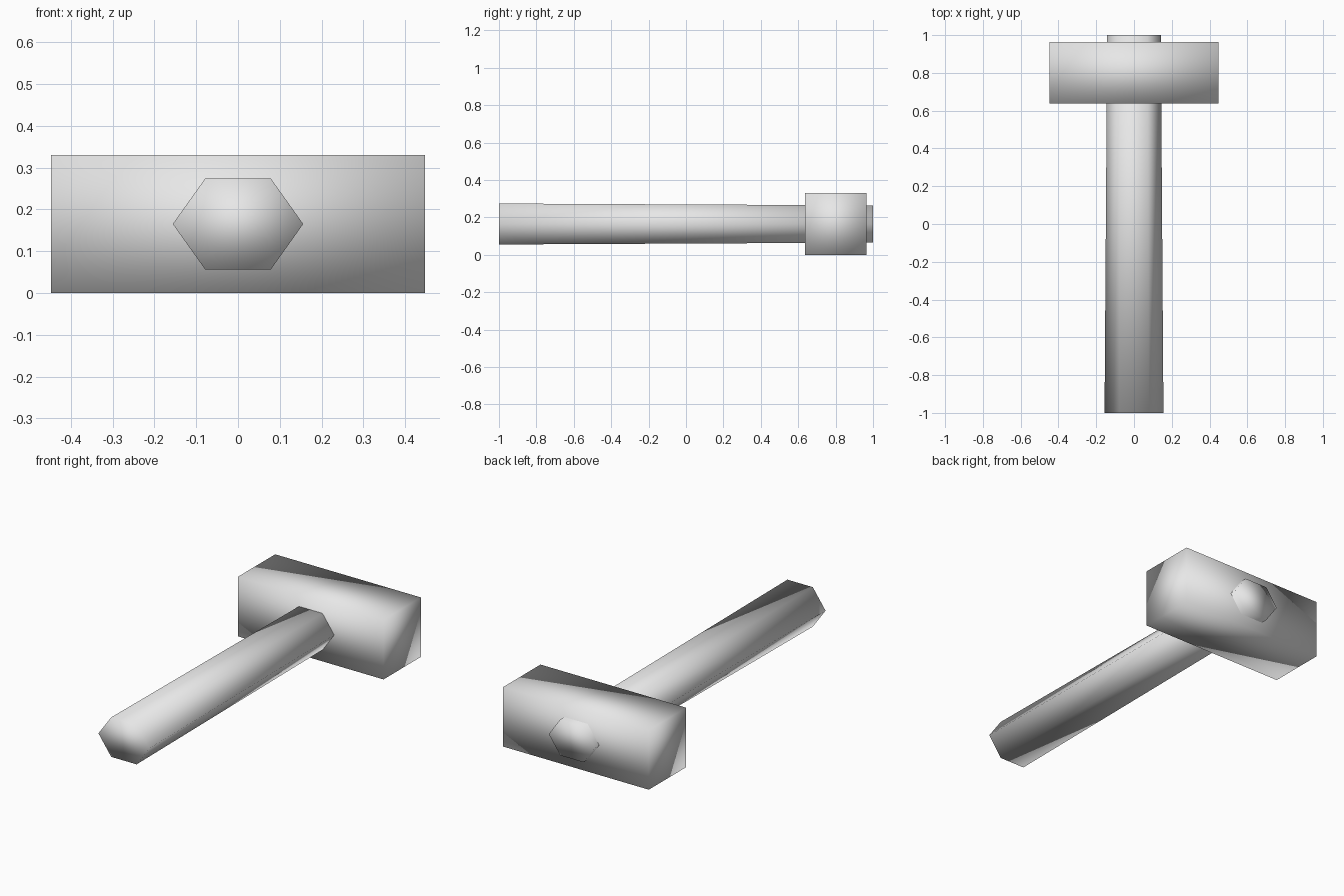
import bpy
import bmesh
from math import cos, sin, pi

cube = bpy.data.objects.get("Cube")
if cube:
    bpy.data.objects.remove(cube, do_unlink=True)

MID_Z = 0.165

grey = bpy.data.materials.new("plain grey")
grey.use_nodes = True
colour = (0.8, 0.8, 0.8, 1)
grey.diffuse_color = colour
grey.node_tree.nodes["Principled BSDF"].inputs["Base Color"].default_value = colour


def add_part(name, rings):
    """Join two matching rings into a closed, smoothly shaded solid."""
    bm = bmesh.new()
    front, back = [[bm.verts.new(p) for p in ring] for ring in rings]
    n = len(front)
    bm.faces.new(front)
    bm.faces.new(back[::-1])
    for i in range(n):
        j = (i + 1) % n
        bm.faces.new((front[j], front[i], back[i], back[j]))
    bmesh.ops.recalc_face_normals(bm, faces=bm.faces)
    for face in bm.faces:
        face.smooth = True
    mesh = bpy.data.meshes.new(name)
    bm.to_mesh(mesh)
    bm.free()
    mesh.materials.append(grey)
    obj = bpy.data.objects.new(name, mesh)
    bpy.context.collection.objects.link(obj)
    return obj


def hexagon(y, half_width):
    """Flattened hexagon with its points on the left and right."""
    return [(half_width * cos(i * pi / 3), y,
             MID_Z + 0.81 * half_width * sin(i * pi / 3)) for i in range(6)]


def rectangle(y, half_width, half_height):
    return [(sx * half_width, y, MID_Z + sz * half_height)
            for sx, sz in ((-1, -1), (1, -1), (1, 1), (-1, 1))]


# Tapered handle, passing through the head
add_part("handle", [hexagon(-1, 0.156), hexagon(1, 0.142)])

# Block head
add_part("hammer_head", [rectangle(0.637, 0.447, MID_Z),
                         rectangle(0.964, 0.447, MID_Z)])
